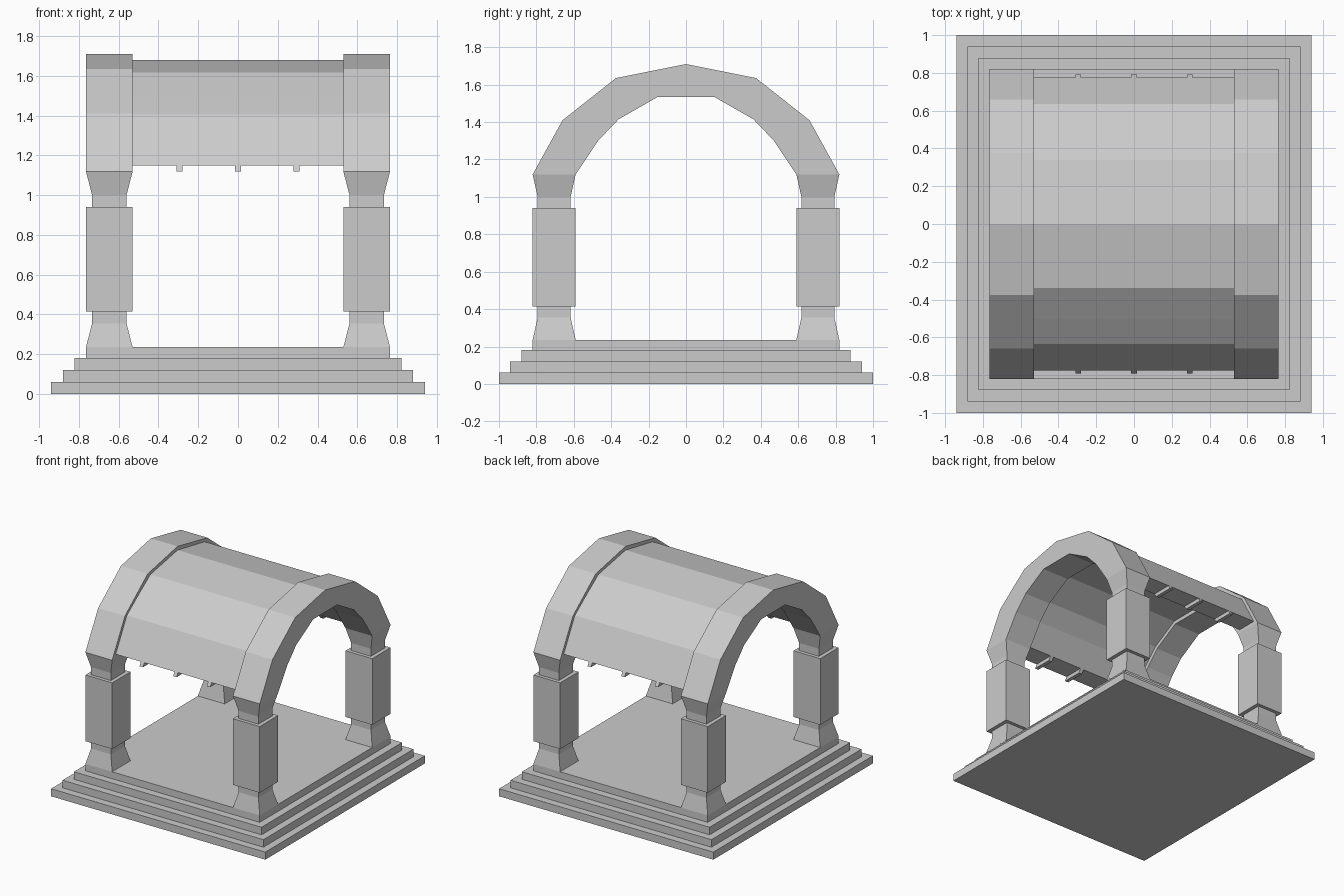
import bpy, bmesh

if "Cube" in bpy.data.objects:
    bpy.data.objects.remove(bpy.data.objects["Cube"])


def finish(bm, name):
    bmesh.ops.recalc_face_normals(bm, faces=bm.faces)
    me = bpy.data.meshes.new(name)
    bm.to_mesh(me)
    bm.free()
    ob = bpy.data.objects.new(name, me)
    bpy.context.collection.objects.link(ob)
    return ob


def ring_stack(name, cx, cy, rings):
    """Loft rectangles given as (half_x, half_y, z) from bottom to top."""
    bm = bmesh.new()
    loops = [[bm.verts.new((cx + sx * hx, cy + sy * hy, z))
              for sx, sy in ((-1, -1), (1, -1), (1, 1), (-1, 1))]
             for hx, hy, z in rings]
    for a, b in zip(loops, loops[1:]):
        for i in range(4):
            j = (i + 1) % 4
            bm.faces.new((a[i], a[j], b[j], b[i]))
    bm.faces.new(loops[0][::-1])
    bm.faces.new(loops[-1])
    return finish(bm, name)


def mirror_half(half):
    """Complete a +y half profile, running from foot to crown, to the -y foot."""
    return half + [(-y, z) for y, z in reversed(half) if y > 0]


def arch(name, x0, x1, outer, inner):
    """Extrude a (y, z) arch profile along x."""
    profile = mirror_half(outer) + mirror_half(inner)[::-1]
    bm = bmesh.new()
    face = bm.faces.new([bm.verts.new((x0, y, z)) for y, z in profile])
    ext = bmesh.ops.extrude_face_region(bm, geom=[face])
    verts = [v for v in ext["geom"] if isinstance(v, bmesh.types.BMVert)]
    bmesh.ops.translate(bm, verts=verts, vec=(x1 - x0, 0, 0))
    return finish(bm, name)


# Stepped base
steps = []
for i, z in enumerate((0, 0.06, 0.12, 0.18)):
    hx, hy = 0.94 - 0.0585 * i, 1.0 - 0.06 * i
    steps += [(hx, hy, z), (hx, hy, z + 0.06 if i < 3 else 0.235)]
ring_stack("stepped_base", 0, 0, steps)

# Four pillars: flared foot, block shaft, flared capital
wide, slim = (0.1175, 0.115), (0.0865, 0.088)
pillar = [(*wide, 0.235), (*slim, 0.355), (*slim, 0.415), (*wide, 0.415),
          (*wide, 0.94), (*slim, 0.94), (*slim, 1.0), (*wide, 1.12)]
for sx, side in ((-1, "left"), (1, "right")):
    for sy, end in ((-1, "front"), (1, "back")):
        ring_stack(f"pillar_{end}_{side}", sx * 0.6475, sy * 0.705, pillar)

# End arches
outer = [(0.82, 1.12), (0.66, 1.41), (0.375, 1.635), (0, 1.71)]
inner = [(0.59, 1.12), (0.47, 1.30), (0.36, 1.415), (0.15, 1.535)]
arch("arch_left", -0.765, -0.53, outer, inner)
arch("arch_right", 0.53, 0.765, outer, inner)

# Barrel roof, set slightly inside the arch thickness
roof_out = [(0.775, 1.15), (0.635, 1.405), (0.5, 1.505), (0.34, 1.617), (0, 1.68)]
roof_in = [(0.61, 1.15), (0.495, 1.32), (0.38, 1.44), (0.16, 1.565)]
arch("barrel_roof", -0.53, 0.53, roof_out, roof_in)

# Thin ribs, nearly flush with the roof and projecting below its eaves
rib_out = [(0.791, 1.12)] + [(y, z - 0.002) for y, z in roof_out[1:]]
rib_in = [(0.63, 1.12)] + [(y, z + 0.002) for y, z in roof_in[1:]]
for n, x in enumerate((-0.295, 0, 0.295)):
    arch(f"roof_rib_{n + 1}", x - 0.015, x + 0.015, rib_out, rib_in)
